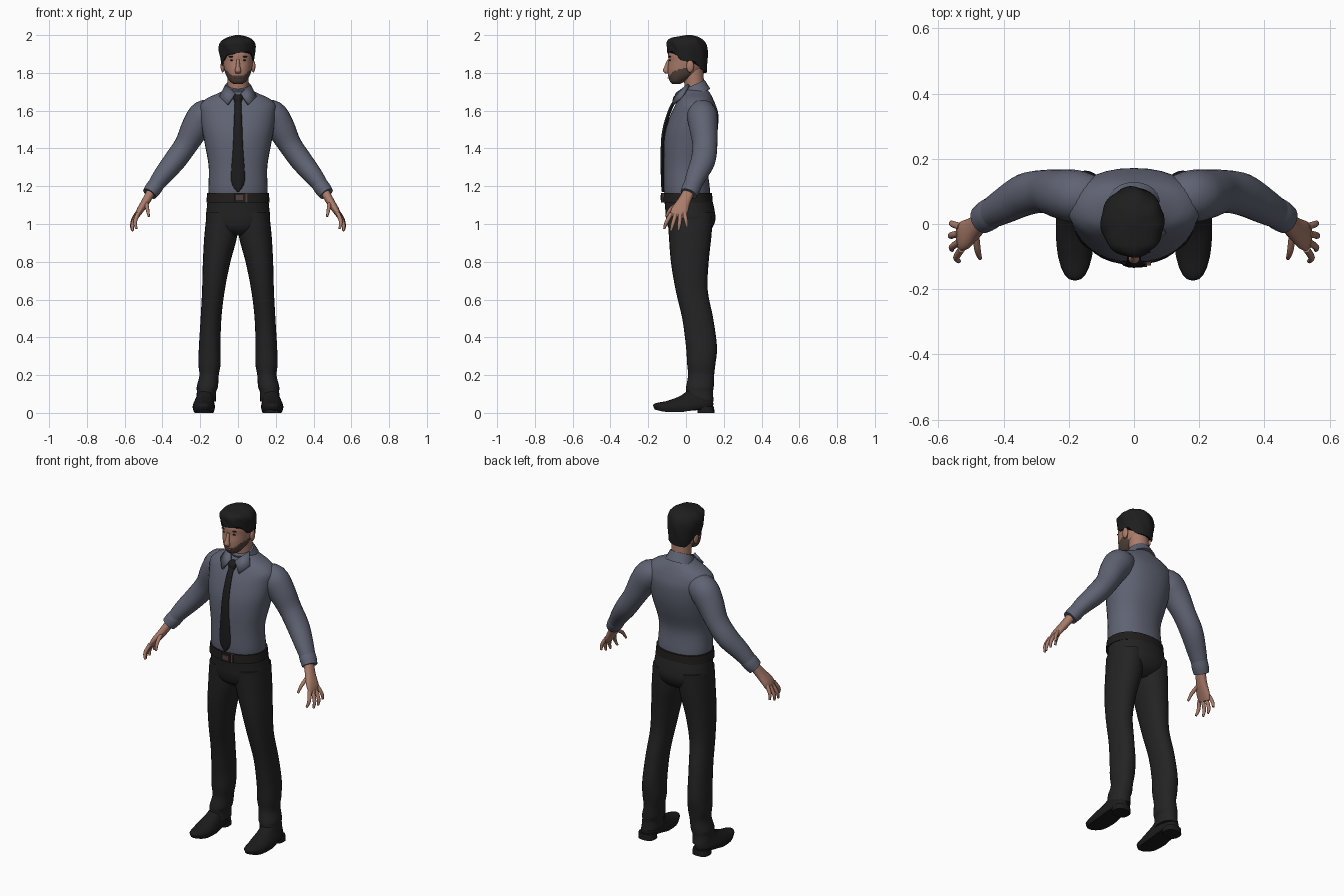
import bpy
import bmesh
from math import sin, cos, tau, atan2, radians
from mathutils import Vector, Matrix

start_cube = bpy.data.objects.get("Cube")
if start_cube:
    bpy.data.objects.remove(start_cube, do_unlink=True)


def material(name, red, green, blue):
    mat = bpy.data.materials.new(name)
    mat.use_nodes = True
    colour = (red, green, blue, 1)
    mat.diffuse_color = colour
    shader = next(n for n in mat.node_tree.nodes if n.type == "BSDF_PRINCIPLED")
    shader.inputs["Base Color"].default_value = colour
    shader.inputs["Roughness"].default_value = .8
    return mat


skin = material("skin", .4, .2, .145)
beard = material("beard brown", .085, .055, .043)
hair = material("hair black", .013, .013, .013)
shirt = material("shirt blue grey", .115, .125, .17)
tie = material("tie black", .012, .012, .013)
trousers = material("trouser charcoal", .017, .017, .017)
leather = material("shoe black", .011, .011, .011)
belt_dark = material("belt dark", .014, .013, .012)
buckle_brown = material("buckle brown", .09, .05, .04)


def clamp(value):
    return max(0, min(1, value))


def finish(bm, name, mats):
    """Turn a bmesh into a smooth shaded object with sharp edges kept."""
    bmesh.ops.recalc_face_normals(bm, faces=bm.faces)
    mesh = bpy.data.meshes.new(name)
    bm.to_mesh(mesh)
    bm.free()
    for mat in mats:
        mesh.materials.append(mat)
    for poly in mesh.polygons:
        poly.use_smooth = True
    mesh.set_sharp_from_angle(angle=radians(50))
    obj = bpy.data.objects.new(name, mesh)
    bpy.context.scene.collection.objects.link(obj)
    return obj


def spline(rings, steps):
    """Smoothly interpolate a list of rings."""
    padded = [rings[0]] + list(rings) + [rings[-1]]
    result = []
    for four in zip(padded, padded[1:], padded[2:], padded[3:]):
        for step in range(steps):
            t = step / steps
            result.append([q + t / 2 * (r - p + t * (2*p - 5*q + 4*r - s + t * (3*(q - r) + s - p)))
                           for p, q, r, s in zip(*four)])
    return result + [list(rings[-1])]


def bulge(value, power):
    size = abs(value) ** (2 / power)
    return size if value >= 0 else -size


def loft(name, mats, rings, side=1, tilt=False, segs=24, power=2, steps=4, warp=None, paint=None):
    """Skin rings of (x, y, z, half width, half depth); tilt turns them along the path."""
    rings = spline(rings, steps)
    centres = [Vector(ring[:3]) for ring in rings]
    bm = bmesh.new()
    loops = []
    for i, ring in enumerate(rings):
        across, depth = Vector((1, 0, 0)), Vector((0, 1, 0))
        if tilt:
            along = (centres[min(i + 1, len(rings) - 1)] - centres[max(i - 1, 0)]).normalized()
            depth = (depth - along * depth.dot(along)).normalized()
            across = depth.cross(along)
        loop = []
        for k in range(segs):
            angle = tau * k / segs
            co = (centres[i] + across * (ring[3] * bulge(cos(angle), power))
                  + depth * (ring[4] * bulge(sin(angle), power)))
            if warp:
                co = warp(co)
            co.x *= side
            loop.append(bm.verts.new(co))
        loops.append(loop)
    for low, high in zip(loops, loops[1:]):
        for k in range(segs):
            n = (k + 1) % segs
            bm.faces.new((low[k], low[n], high[n], high[k]))
    bm.faces.new(loops[0])
    bm.faces.new(loops[-1])
    if paint:
        for face in bm.faces:
            face.material_index = paint(face.calc_center_median())
    return finish(bm, name, mats)


def solid(name, mat, centre, size, box=False):
    """Ellipsoid or box with the given half sizes."""
    bm = bmesh.new()
    place = Matrix.Translation(centre) @ Matrix.Diagonal((*size, 1))
    if box:
        bmesh.ops.create_cube(bm, size=2, matrix=place)
    else:
        bmesh.ops.create_uvsphere(bm, u_segments=16, v_segments=10, radius=1, matrix=place)
    return finish(bm, name, [mat])


# Shirt body, collar band and tie
loft("shirt_body", [shirt], [
    (0, .01, 1.13, .152, .115), (0, .005, 1.18, .157, .122), (0, 0, 1.3, .155, .118),
    (0, .017, 1.42, .175, .135), (0, .03, 1.5, .19, .138), (0, .045, 1.58, .2, .126),
    (0, .05, 1.63, .2, .107), (0, .052, 1.665, .165, .09), (0, .052, 1.69, .11, .077),
    (0, .05, 1.71, .07, .065)], power=2.2, segs=32)
loft("collar_band", [shirt], [(0, .06, 1.685, .085, .075), (0, .038, 1.735, .066, .067)], tilt=True)
loft("tie_blade", [tie], [
    (0, -.055, 1.66, .016, .01), (0, -.086, 1.6, .019, .01), (0, -.115, 1.5, .023, .01),
    (0, -.124, 1.4, .027, .01), (0, -.123, 1.23, .036, .01), (0, -.122, 1.17, .004, .006)], segs=12)
loft("tie_knot", [tie], [(0, -.058, 1.64, .017, .014), (0, -.05, 1.67, .026, .018),
                         (0, -.042, 1.685, .024, .014)], segs=12)

# Belt, buckle and trouser seat
loft("belt", [belt_dark], [(0, .008, 1.115, .168, .133), (0, .008, 1.165, .163, .13)], power=2.2, segs=32)
solid("buckle", belt_dark, (.01, -.126, 1.14), (.03, .006, .025), box=True)
solid("buckle_plate", buckle_brown, (.008, -.13, 1.14), (.018, .004, .013), box=True)
solid("belt_loop", buckle_brown, (.046, -.122, 1.14), (.006, .006, .025), box=True)
loft("trouser_seat", [trousers], [
    (0, .008, 1.15, .158, .125), (0, .02, 1.08, .166, .13), (0, .025, 1.02, .168, .13),
    (0, .022, .97, .13, .11), (0, .02, .94, .05, .07)], power=2.2, segs=32)


# Head, with the beard painted along the jaw
def beard_rule(co):
    return int(co.z < 1.787 + .9 * max(0, abs(co.x) - .032) and co.y < .025)


loft("neck", [skin], [(0, .05, 1.67, .058, .055), (0, .045, 1.73, .055, .052), (0, .035, 1.82, .058, .056)])
loft("head", [skin, beard], [
    (0, -.052, 1.742, .025, .022), (0, -.045, 1.755, .043, .04), (0, -.022, 1.785, .062, .073),
    (0, -.005, 1.82, .073, .092), (0, .003, 1.86, .079, .096), (0, .004, 1.9, .081, .098),
    (0, .005, 1.94, .073, .085), (0, .005, 1.97, .045, .055), (0, .005, 1.98, .01, .01)],
     segs=48, steps=6, power=2.1, paint=beard_rule)
loft("nose", [skin], [
    (0, -.09, 1.872, .008, .008), (0, -.101, 1.835, .011, .013), (0, -.106, 1.81, .017, .016),
    (0, -.098, 1.796, .012, .01)], segs=16)
solid("lips", skin, (0, -.091, 1.773), (.02, .007, .004))


# Swept hair with a hairline that drops behind the ears
def hairline(co):
    low = 1.905 + .15 * co.x - .055 * clamp((co.y + .07) / .05) - .045 * clamp((co.y - .045) / .04)
    rise = (co.z - 1.8) / .2
    strand = 1 + .02 * sin(8 * atan2(co.y, co.x) + 30 * co.z) * clamp(3 * rise)
    return Vector((co.x * strand, co.y * strand, low + (2 - low) * rise))


loft("hair", [hair], [
    (0, .006, 1.8, .085, .105), (-.003, .006, 1.86, .093, .108), (-.005, .006, 1.92, .097, .107),
    (-.004, .008, 1.96, .084, .094), (0, .012, 1.985, .055, .062), (0, .015, 2, .012, .015)],
     segs=64, steps=5, warp=hairline)


def shoe_sole(co):
    """Lift the arch and the toe."""
    arch = .018 * clamp((co.y + .02) / .08) * (1 - clamp(co.z / .06))
    return Vector((co.x, co.y, co.z + arch + .25 * max(0, -.11 - co.y)))


# Finger paths: knuckle, middle joint, tip
fingers = {
    "index_finger": ((.53, -.078, 1.055), (.545, -.103, 1.01), (.537, -.115, .975)),
    "middle_finger": ((.535, -.055, 1.05), (.558, -.07, 1), (.558, -.08, .963)),
    "ring_finger": ((.537, -.03, 1.05), (.561, -.035, 1), (.56, -.04, .966)),
    "little_finger": ((.533, -.008, 1.06), (.557, 0, 1.02), (.56, .005, .985)),
    "thumb": ((.487, -.02, 1.12), (.48, -.08, 1.08), (.472, -.105, 1.04)),
}

# Paired parts
for label, side in (("left", 1), ("right", -1)):
    solid(label + "_ear", skin, (.081 * side, .022, 1.835), (.011, .02, .033))
    solid(label + "_eye", hair, (.031 * side, -.084, 1.867), (.012, .005, .004))
    solid(label + "_eyebrow", hair, (.033 * side, -.085, 1.886), (.018, .006, .004))

    # Folded collar wing
    bm = bmesh.new()
    wing = ((.014, -.05, 1.69), (.055, -.07, 1.632), (.096, -.022, 1.672), (.064, .015, 1.737))
    bm.faces.new([bm.verts.new((x * side, y, z)) for x, y, z in wing])
    collar = finish(bm, label + "_collar_wing", [shirt])
    thickness = collar.modifiers.new("thickness", "SOLIDIFY")
    thickness.thickness = .014
    thickness.offset = 0

    # Sleeve and cuff
    loft(label + "_sleeve", [shirt], [
        (.11, .075, 1.59, .06, .065), (.175, .085, 1.575, .083, .08), (.225, .092, 1.51, .076, .075),
        (.275, .1, 1.42, .062, .066), (.335, .09, 1.335, .059, .065), (.4, .055, 1.255, .05, .055),
        (.455, .024, 1.18, .037, .043)], side, tilt=True)
    loft(label + "_cuff", [shirt], [
        (.425, .042, 1.218, .041, .046), (.447, .028, 1.189, .044, .049), (.468, .014, 1.16, .04, .045)],
         side, tilt=True)

    # Hand
    loft(label + "_palm", [skin], [
        (.455, .02, 1.18, .024, .029), (.488, -.01, 1.12, .022, .034), (.52, -.034, 1.07, .018, .045),
        (.537, -.044, 1.035, .01, .04)], side, tilt=True, power=2.3)
    for finger, path in fingers.items():
        widths = (.011, .01, .006)
        loft(label + "_" + finger, [skin], [(*point, w, w) for point, w in zip(path, widths)],
             side, tilt=True, segs=12)

    # Trouser leg, with soft folds above the hem
    loft(label + "_trouser_leg", [trousers], [
        (.085, .022, 1.06, .08, .12), (.091, .022, .94, .087, .113), (.113, .02, .8, .073, .1),
        (.13, .03, .65, .06, .085), (.143, .062, .5, .055, .082), (.15, .082, .35, .057, .082),
        (.151, .081, .26, .059, .075), (.153, .08, .2, .051, .069), (.162, .074, .14, .056, .073),
        (.167, .072, .11, .051, .071), (.17, .072, .06, .053, .074)], side, power=2.2)

    # Shoe and heel
    loft(label + "_shoe", [leather], [
        (.181, -.014, .004, .053, .152), (.181, -.014, .03, .059, .158), (.18, .01, .055, .054, .134),
        (.175, .05, .085, .046, .09), (.17, .072, .12, .04, .06)], side, power=2.3, warp=shoe_sole)
    loft(label + "_heel", [leather], [(.18, .106, 0, .05, .045), (.18, .105, .035, .048, .043)],
         side, power=2.6)
